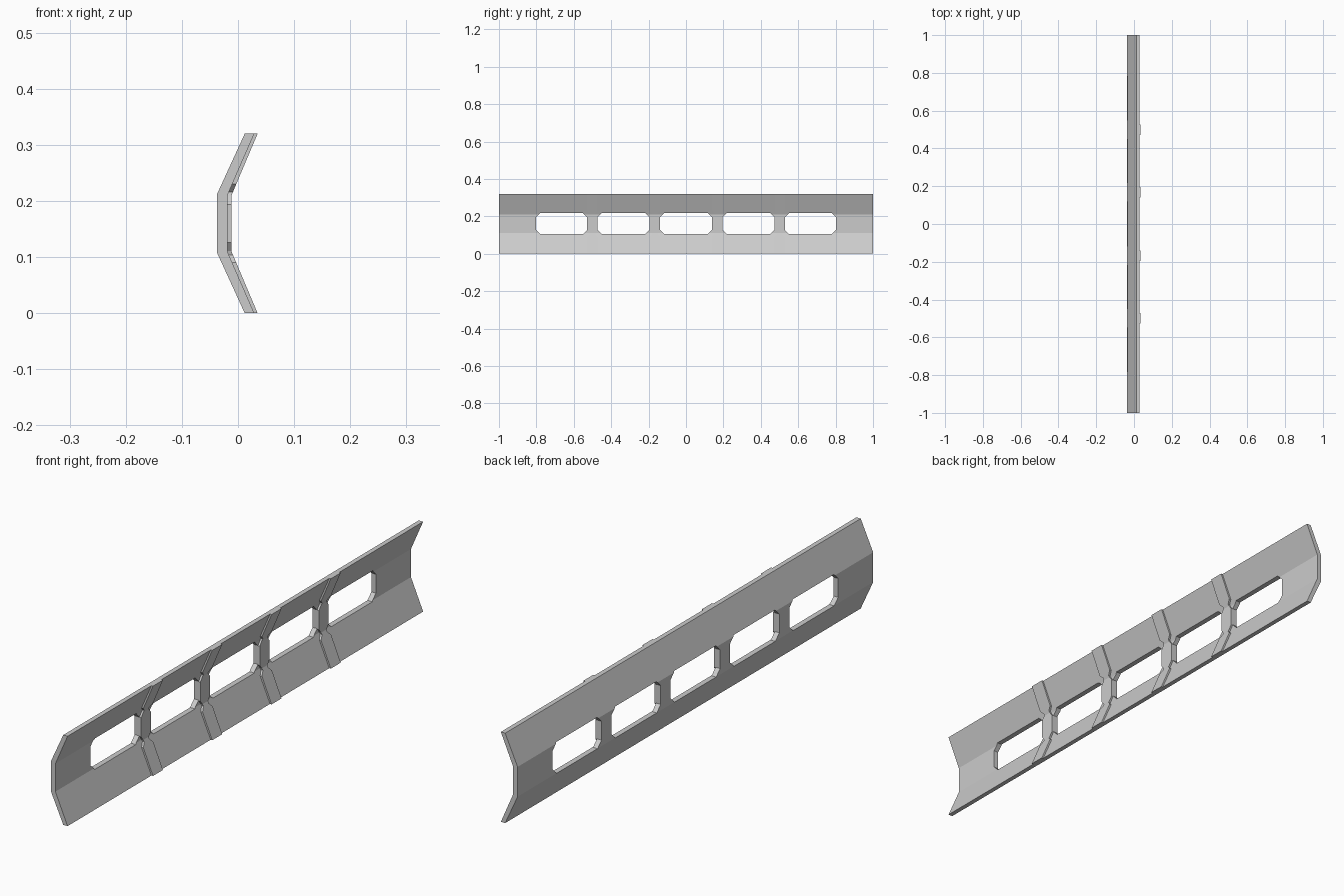
import bpy, bmesh

if "Cube" in bpy.data.objects:
    bpy.data.objects.remove(bpy.data.objects["Cube"])

H = 0.32          # overall height


def make(name, verts, faces):
    mesh = bpy.data.meshes.new(name)
    mesh.from_pydata(verts, [], faces)
    bm = bmesh.new()
    bm.from_mesh(mesh)
    bmesh.ops.recalc_face_normals(bm, faces=bm.faces)
    bm.to_mesh(mesh)
    bm.free()
    ob = bpy.data.objects.new(name, mesh)
    bpy.context.collection.objects.link(ob)
    return ob


def loft(name, rings):
    """Closed solid through a list of equal-length rings."""
    n = len(rings[0])
    verts = [p for r in rings for p in r]
    faces = [list(range(n)), list(range(len(verts) - n, len(verts)))]
    for k in range(len(rings) - 1):
        for i in range(n):
            j = (i + 1) % n
            faces.append([k * n + i, k * n + j, (k + 1) * n + j, (k + 1) * n + i])
    return make(name, verts, faces)


def surface_x(z, edge, web, bend):
    """Depth of a bent surface at height z (symmetric about mid height)."""
    z = min(z, H - z)
    return web if z >= bend else edge + (web - edge) * z / bend


# Bent panel, one profile swept along y
back = [(0.012, 0), (-0.037, 0.107), (-0.037, H - 0.107), (0.012, H)]
front = [(0.029, H), (-0.019, H - 0.110), (-0.019, 0.110), (0.029, 0)]
panel = loft("bent_panel", [[(x, y, z) for x, z in back + front] for y in (-1, 1)])

# Window cutters with chamfered corners
windows = [(-0.803, -0.528), (-0.472, -0.195), (-0.139, 0.139), (0.195, 0.472), (0.528, 0.803)]
z0, z1, c = 0.106, 0.217, 0.022
for a, b in windows:
    outline = [(a + c, z0), (b - c, z0), (b, z0 + c), (b, z1 - c),
               (b - c, z1), (a + c, z1), (a, z1 - c), (a, z0 + c)]
    cutter = loft("window_cutter", [[(x, y, z) for y, z in outline] for x in (-0.1, 0.1)])
    mod = panel.modifiers.new("window", 'BOOLEAN')
    mod.object = cutter
    mod.solver = 'EXACT'
    bpy.context.view_layer.objects.active = panel
    bpy.ops.object.modifier_apply(modifier=mod.name)
    bpy.data.objects.remove(cutter, do_unlink=True)

# Raised ribs, pinched where the panel bends
half = [(0, 0.028), (0.090, 0.028), (0.104, 0.014), (0.111, 0.016), (0.126, 0.0275)]
stations = half + [(H - z, w) for z, w in reversed(half)]
for yc in (-0.5, -0.167, 0.167, 0.5):
    rings = []
    for z, w in stations:
        xf = surface_x(z, 0.035, -0.012, 0.111)
        xb = surface_x(z, 0.029, -0.019, 0.110) - 0.002
        rings.append([(xb, yc - w, z), (xf, yc - w, z), (xf, yc + w, z), (xb, yc + w, z)])
    loft("rib", rings)
